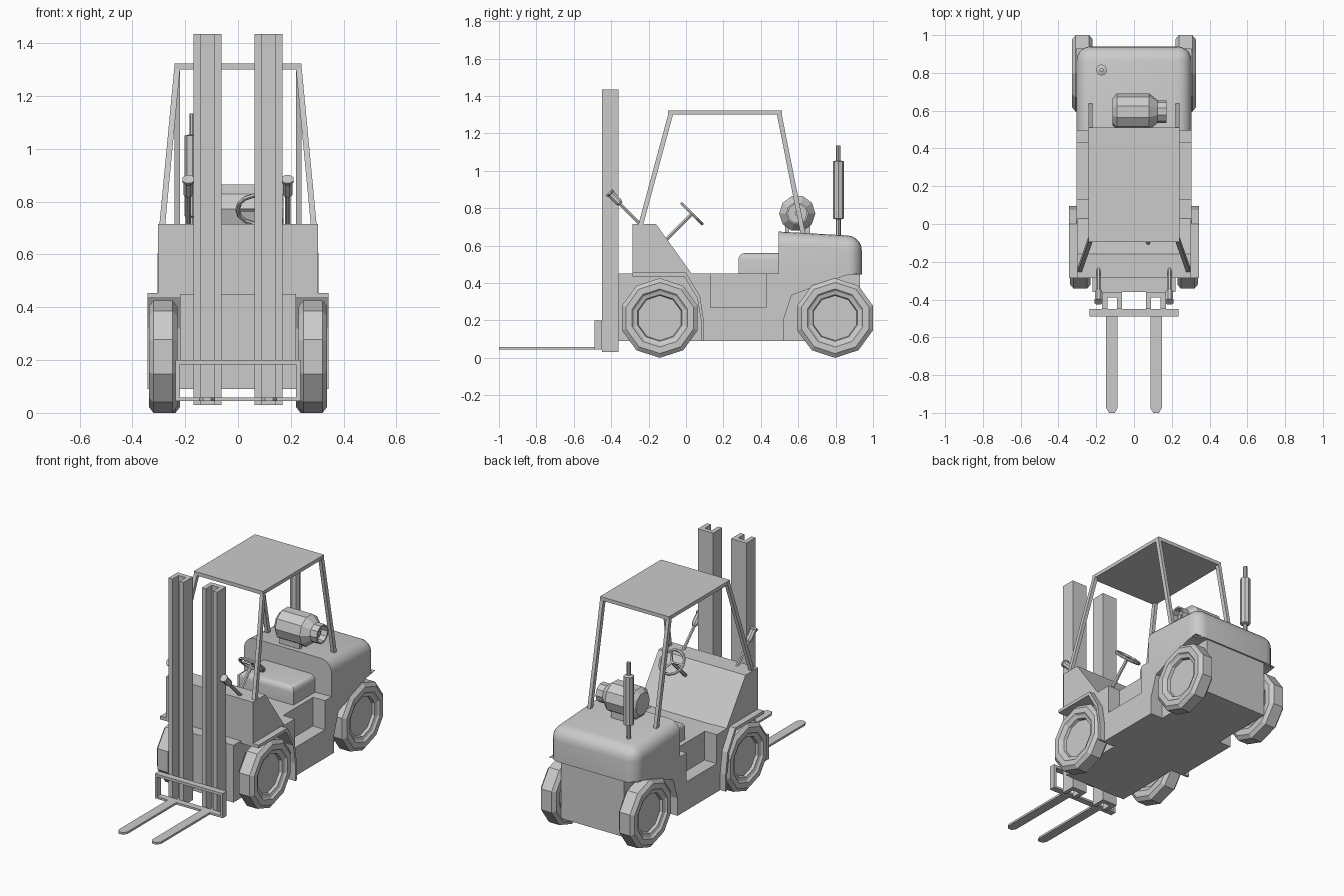
import bpy, bmesh, math
from mathutils import Vector, Matrix

if "Cube" in bpy.data.objects:
    bpy.data.objects.remove(bpy.data.objects["Cube"])


def finish(name, bm, smooth=False):
    bmesh.ops.recalc_face_normals(bm, faces=bm.faces)
    me = bpy.data.meshes.new(name)
    bm.to_mesh(me)
    bm.free()
    ob = bpy.data.objects.new(name, me)
    bpy.context.collection.objects.link(ob)
    if smooth:
        bpy.ops.object.select_all(action='DESELECT')
        ob.select_set(True)
        bpy.context.view_layer.objects.active = ob
        bpy.ops.object.shade_smooth_by_angle(angle=math.radians(35))
    return ob


def prism(pts, a, b, place):
    """Closed 2D profile extruded from a to b; place maps (u, v, depth) to xyz."""
    bm = bmesh.new()
    face = bm.faces.new([bm.verts.new(place(u, v, a)) for u, v in pts])
    ext = bmesh.ops.extrude_face_region(bm, geom=[face])
    shift = Vector(place(0, 0, b)) - Vector(place(0, 0, a))
    bmesh.ops.translate(bm, vec=shift, verts=[g for g in ext['geom'] if isinstance(g, bmesh.types.BMVert)])
    return bm


def side(u, v, d):      # profile in the y-z plane, depth along x
    return (d, u, v)


def plan(u, v, d):      # profile in the x-y plane, depth along z
    return (u, v, d)


def box(name, x, y, z):
    return finish(name, prism([(y[0], z[0]), (y[1], z[0]), (y[1], z[1]), (y[0], z[1])], *x, side))


def lathe(name, profile, origin, axis, sides, turn=0.0):
    """Revolve (radius, height) points about an axis through origin, with capped ends."""
    bm = bmesh.new()
    m = Matrix.Translation(origin) @ Vector(axis).to_track_quat('Z', 'Y').to_matrix().to_4x4()
    rings = []
    for r, h in profile:
        angles = [turn + 2 * math.pi * i / sides for i in range(sides)]
        rings.append([bm.verts.new(m @ Vector((r * math.cos(t), r * math.sin(t), h))) for t in angles])
    for lo, hi in zip(rings, rings[1:]):
        for i in range(sides):
            j = (i + 1) % sides
            bm.faces.new((lo[i], lo[j], hi[j], hi[i]))
    bm.faces.new(rings[0])
    bm.faces.new(rings[-1])
    return finish(name, bm)


def rod(name, p, q, r, sides=8, turn=0.0):
    d = Vector(q) - Vector(p)
    return lathe(name, [(r, 0), (r, d.length)], p, d, sides, turn)


# Chassis core and front cowl
box("chassis", (-.22, .22), (-.36, .93), (.09, .45))
finish("cowl", prism([(-.285, .44), (-.285, .715), (-.16, .715), (.03, .45)], -.303, .303, side))

# Side bodies with step notch and wheel arches, and flared front fenders
body = [(-.285, .435), (-.285, .452), (.13, .452), (.13, .27), (.43, .27), (.43, .452), (.93, .452),
        (.85, .44), (.565, .335), (.52, .2), (.52, .09), (.09, .09), (.08, .2), (.06, .32), (-.01, .435)]
fender = [(-.285, .455), (0, .455), (.075, .33), (.095, .2), (.095, .09),
          (.08, .09), (.08, .2), (.06, .32), (-.01, .435), (-.285, .435)]
for s, tag in ((-1, "left"), (1, "right")):
    finish(f"{tag}_side_body", prism(body, s * .22, s * .305, side))
    finish(f"{tag}_front_fender", prism(fender, s * .23, s * .343, side))

# Rounded rear counterweight
bm = prism([(.495, .445), (.495, .675), (.94, .65), (.94, .445)], -.305, .305, side)
edges = []
for e in bm.edges:
    a, b = (v.co for v in e.verts)
    top = a.z > .6 and b.z > .6 and not (a.y < .6 and b.y < .6)
    back = a.y > .9 and b.y > .9 and abs(a.z - b.z) > .1
    if top or back:
        edges.append(e)
bmesh.ops.bevel(bm, geom=edges, offset=.075, segments=5, profile=.5, affect='EDGES')
finish("counterweight", bm, True)

# Seat cushion
bm = prism([(.28, .445), (.28, .56), (.5, .56), (.5, .445)], -.19, .19, side)
bmesh.ops.bevel(bm, geom=[e for e in bm.edges if max(v.co.y for v in e.verts) < .51
                          and all(v.co.z > .5 for v in e.verts) and min(v.co.y for v in e.verts) < .4],
                offset=.035, segments=4, profile=.5, affect='EDGES')
finish("seat", bm, True)

# Ten-sided wheels with recessed hubs
tyre = [(.12, .02), (.15, 0), (.19, 0), (.213, .018), (.213, .09), (.19, .108),
        (.155, .108), (.145, .098), (.125, .092), (.12, .075)]
for tag, y, inner in (("front", -.14, .23), ("rear", .797, .219)):
    for s, lr in ((-1, "left"), (1, "right")):
        # The ring angle is mapped so that one corner points straight down
        axis = Vector((s, 0, 0))
        down = axis.to_track_quat('Z', 'Y').inverted() @ Vector((0, 0, -1))
        lathe(f"{tag}_{lr}_wheel", tyre, (s * inner, y, .213), axis, 10, math.atan2(down.y, down.x))

# Mast channels, open to the front
for s, tag in ((-1, "left"), (1, "right")):
    u = [(-.053, -.36), (.053, -.36), (.053, -.45), (.025, -.45), (.025, -.39),
         (-.025, -.39), (-.025, -.45), (-.053, -.45)]
    finish(f"{tag}_mast_channel", prism([(x + s * .116, y) for x, y in u], .03, 1.435, plan))
    # Fork blade with tapered tip
    blade = [(-.03, -.45), (-.03, -.975), (-.015, -1), (.015, -1), (.03, -.975), (.03, -.45)]
    finish(f"{tag}_fork", prism([(x + s * .117, y) for x, y in blade], .045, .058, plan))
    box(f"{tag}_carriage_post", sorted((s * .22, s * .236)), (-.49, -.45), (.045, .2))
box("carriage_top_bar", (-.22, .22), (-.49, -.45), (.183, .2))
box("carriage_bottom_bar", (-.22, .22), (-.49, -.45), (.045, .058))

# Overhead guard
box("guard_roof", (-.24, .24), (-.095, .512), (1.3, 1.323))
for s, tag in ((-1, "left"), (1, "right")):
    for end, foot, head in (("front", (.288, -.245, .7), (.23, -.08, 1.31)),
                            ("rear", (.23, .63, .64), (.23, .497, 1.31))):
        bar = [(foot[1] - .013, foot[2]), (foot[1] + .013, foot[2]),
               (head[1] + .013, head[2]), (head[1] - .013, head[2])]
        bm = prism(bar, s * (foot[0] - .011), s * (foot[0] + .011), side)
        for v in bm.verts:
            if v.co.z > 1:
                v.co.x += s * (head[0] - foot[0])
        finish(f"{end}_{tag}_guard_post", bm)
    # Work lamps on stalks
    rod(f"{tag}_lamp_stalk", (s * .188, -.23, .7), (s * .188, -.36, .83), .01, 6)
    d = Vector((0, -.055, .055))
    lathe(f"{tag}_lamp", [(.012, 0), (.02, .015), (.02, .075), (.024, .08), (.024, .09)],
          (s * .188, -.348, .822), d, 8, math.pi / 8)

# Steering column, rim and spokes
hub = Vector((.075, .032, .77))
tilt = Vector((0, 1, 1)).to_track_quat('Z', 'Y').to_matrix()
rod("steering_column", (.075, -.105, .633), hub, .011, 6)
bpy.ops.mesh.primitive_torus_add(major_segments=14, minor_segments=6, major_radius=.077, minor_radius=.009,
                                 location=hub, rotation=tilt.to_euler())
bpy.context.object.name = "steering_rim"
for i in range(3):
    t = 2 * math.pi * i / 3
    rod(f"steering_spoke_{i + 1}", hub, hub + tilt @ Vector((.075 * math.cos(t), .075 * math.sin(t), 0)), .007, 4)

# Gas tank lying across the counterweight, with hollow valve collar
lathe("gas_tank", [(.07, -.115), (.097, -.09), (.097, .08), (.06, .125)], (0, .595, .772), (1, 0, 0), 10)
lathe("tank_collar", [(.045, .125), (.045, .12), (.06, .12), (.06, .172), (.05, .172), (.05, .13)],
      (0, .595, .772), (1, 0, 0), 10)
rod("tank_valve", (.12, .595, .772), (.15, .595, .772), .015, 6)
for y in (.54, .65):
    box("tank_cradle", (-.08, .06), (y - .012, y + .012), (.65, .72))

# Exhaust stack
lathe("exhaust", [(.013, .63), (.013, .74), (.03, .745), (.03, 1.05), (.012, 1.055), (.012, 1.135)],
      (-.172, .815, 0), (0, 0, 1), 8)
